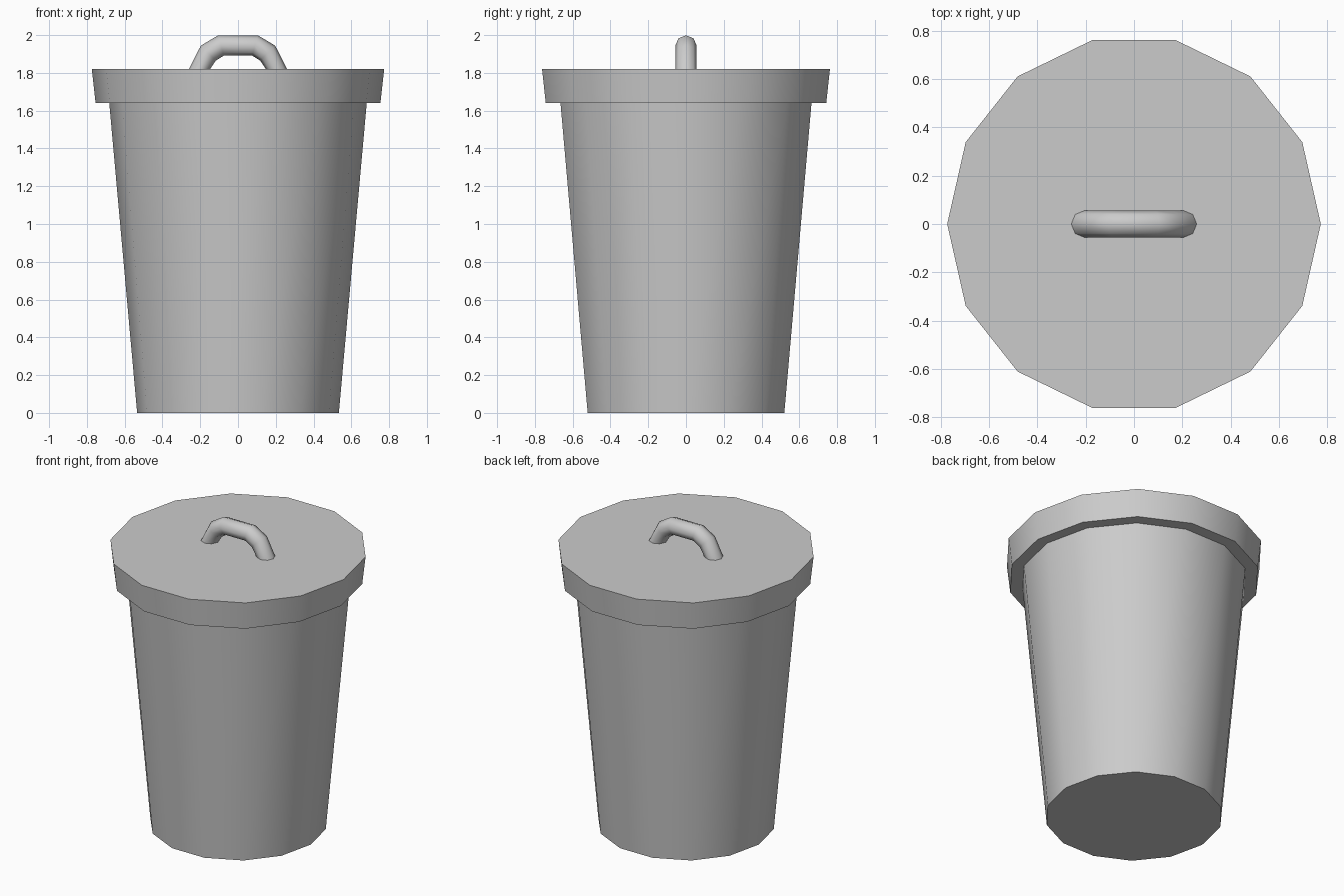
import bpy
import bmesh
from math import sin, cos, radians, pi

if "Cube" in bpy.data.objects:
    bpy.data.objects.remove(bpy.data.objects["Cube"], do_unlink=True)

# One plain grey for the whole bin
grey = bpy.data.materials.new("grey_metal")
grey.use_nodes = True
colour = (0.6, 0.6, 0.6, 1)
grey.diffuse_color = colour
grey.node_tree.nodes["Principled BSDF"].inputs["Base Color"].default_value = colour


def loft(name, rings, smooth_angle):
    """Join rings of points into a closed, capped skin."""
    bm = bmesh.new()
    loops = [[bm.verts.new(p) for p in ring] for ring in rings]
    for a, b in zip(loops, loops[1:]):
        for i in range(len(a)):
            j = (i + 1) % len(a)
            bm.faces.new((a[i], a[j], b[j], b[i]))
    bm.faces.new(loops[0][::-1])
    bm.faces.new(loops[-1])
    bmesh.ops.recalc_face_normals(bm, faces=bm.faces)
    mesh = bpy.data.meshes.new(name)
    bm.to_mesh(mesh)
    bm.free()
    mesh.materials.append(grey)
    obj = bpy.data.objects.new(name, mesh)
    bpy.context.collection.objects.link(obj)
    bpy.ops.object.select_all(action="DESELECT")
    obj.select_set(True)
    bpy.context.view_layer.objects.active = obj
    bpy.ops.object.shade_smooth_by_angle(angle=radians(smooth_angle))
    return obj


def circle(radius, z, depth=1.0, sides=14):
    step = 2 * pi / sides
    return [(radius * cos(i * step), radius * depth * sin(i * step), z)
            for i in range(sides)]


def tube_ring(x, z, tilt, radius=0.056, sides=8):
    """Handle section whose outward direction is tilted in the xz plane."""
    ring = []
    for i in range(sides):
        a = 2 * pi * i / sides
        out = radius * cos(a)
        ring.append((x + out * cos(tilt), radius * sin(a), z + out * sin(tilt)))
    return ring


# Tapered body and overhanging lid
loft("bin_body", [circle(0.534, 0), circle(0.682, 1.645)], 35)
loft("lid", [circle(0.754, 1.64, 1.01), circle(0.774, 1.82, 1.01)], 35)

# Arched handle: half the path, mirrored for the other side
half = [(0.204, 1.82, 0), (0.157, 1.905, 45), (0.09, 1.945, 75)]
path = half + [(-x, z, 180 - t) for x, z, t in reversed(half)]
loft("lid_handle", [tube_ring(x, z, radians(t)) for x, z, t in path], 50)
